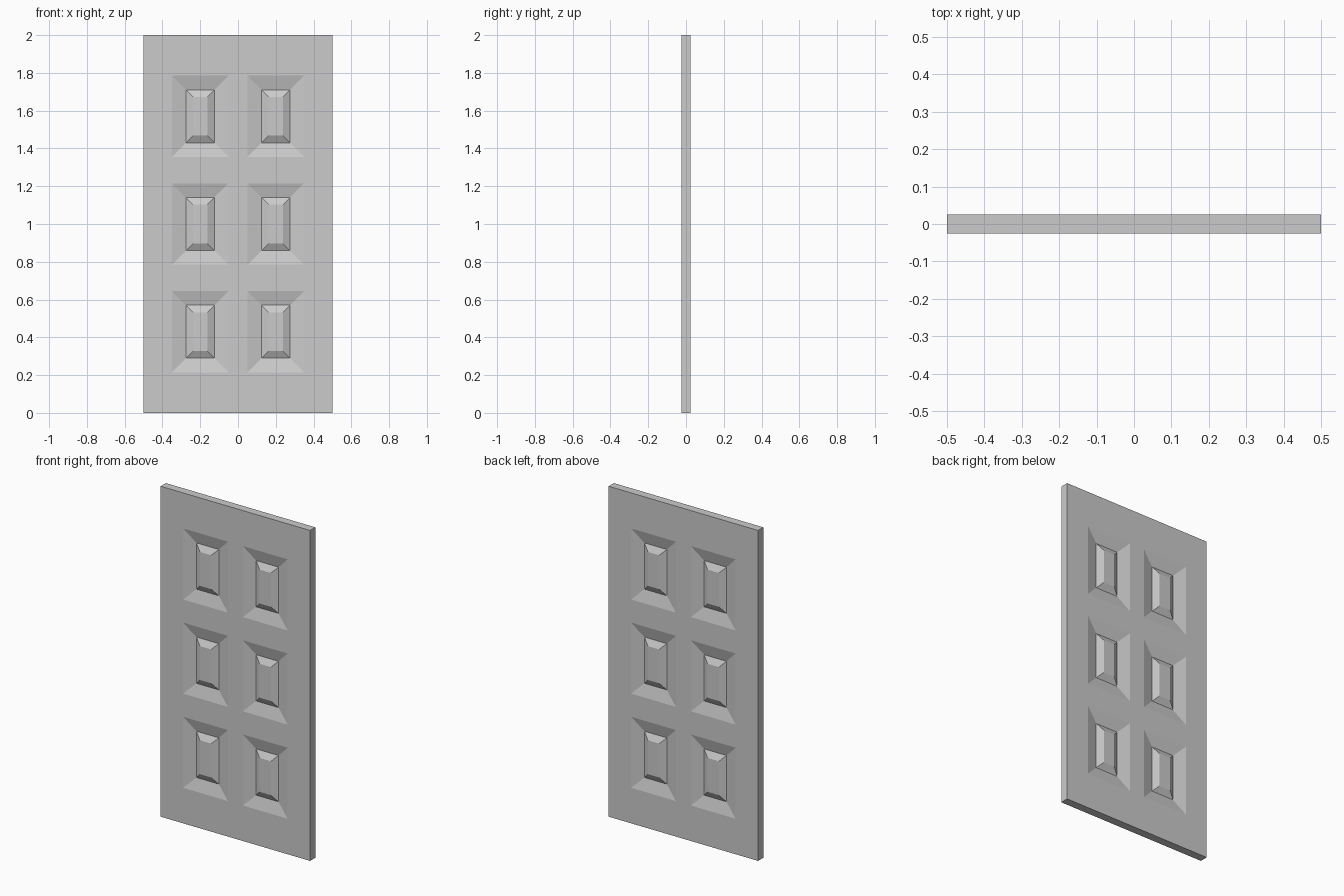
import bpy, bmesh
from mathutils import Vector

if "Cube" in bpy.data.objects:
    bpy.data.objects.remove(bpy.data.objects["Cube"])

W, T, H = 1.0, 0.05, 2.0
PANEL_W, PANEL_H = 0.30, 0.43
COLS = (-0.2, 0.2)
ROWS = (0.43, 1.0, 1.57)

bm = bmesh.new()

# Door slab standing on the ground
bmesh.ops.create_cube(bm, size=1.0)
for v in bm.verts:
    v.co = Vector((v.co.x * W, v.co.y * T, (v.co.z + 0.5) * H))


def cut(point, normal):
    bmesh.ops.bisect_plane(bm, geom=bm.verts[:] + bm.edges[:] + bm.faces[:],
                           plane_co=point, plane_no=normal)


# Outlines of the six panels
for side in (-0.5, 0.5):
    for x in COLS:
        cut((x + side * PANEL_W, 0, 0), (1, 0, 0))
    for z in ROWS:
        cut((0, 0, z + side * PANEL_H), (0, 0, 1))

# Panel faces on both front and back
bm.normal_update()
panels = []
for f in bm.faces:
    c = f.calc_center_median()
    if (abs(f.normal.y) > 0.9
            and any(abs(c.x - x) < 0.01 for x in COLS)
            and any(abs(c.z - z) < 0.01 for z in ROWS)):
        panels.append(f)

# Sloped recess, then raised centre field
for inset, depth in ((0.075, -0.02), (0.0375, 0.02)):
    bmesh.ops.inset_individual(bm, faces=panels, thickness=inset, depth=depth,
                               use_even_offset=True)
    bm.normal_update()

mesh = bpy.data.meshes.new("door_panel")
bm.to_mesh(mesh)
bm.free()
door = bpy.data.objects.new("door_panel", mesh)
bpy.context.collection.objects.link(door)
